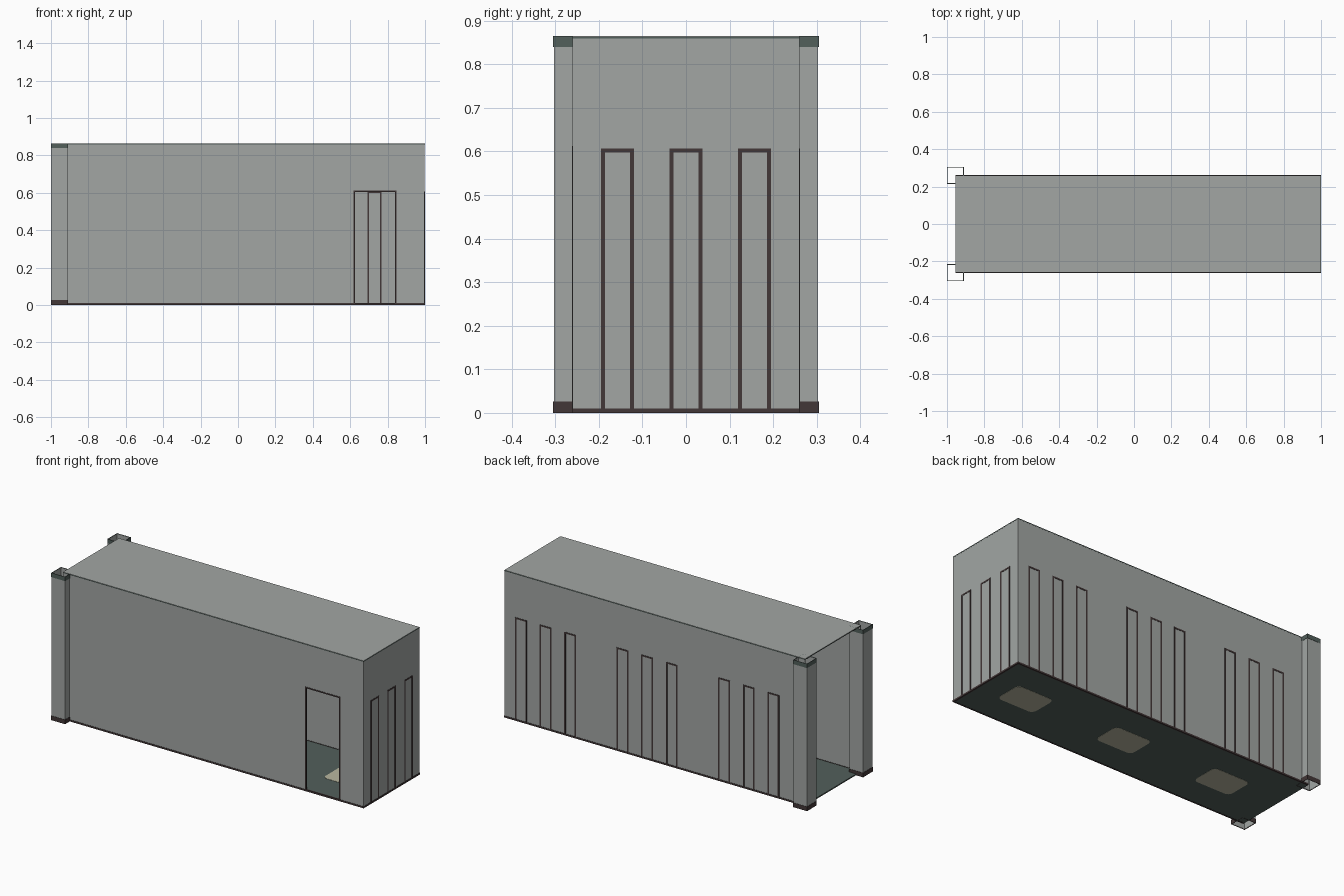
import bpy, bmesh

if "Cube" in bpy.data.objects:
    bpy.data.objects.remove(bpy.data.objects["Cube"])


def mat(name, rgb):
    m = bpy.data.materials.new(name)
    m.diffuse_color = (*rgb, 1)
    m.use_nodes = True
    m.node_tree.nodes["Principled BSDF"].inputs["Base Color"].default_value = m.diffuse_color
    return m


WALL = mat("wall grey", (0.36, 0.38, 0.37))
GREEN = mat("dark green grey", (0.085, 0.115, 0.105))
BROWN = mat("dark brown", (0.055, 0.038, 0.038))
BEIGE = mat("beige", (0.48, 0.47, 0.35))


def boxes(name, parts, material, bevel=0):
    """One object from boxes (x0, x1, y0, y1, z0, z1); bevel rounds vertical edges."""
    bm = bmesh.new()
    for x0, x1, y0, y1, z0, z1 in parts:
        vs = bmesh.ops.create_cube(bm, size=1)["verts"]
        for v in vs:
            v.co = (x0 if v.co.x < 0 else x1, y0 if v.co.y < 0 else y1,
                    z0 if v.co.z < 0 else z1)
    if bevel:
        edges = [e for e in bm.edges if abs(e.verts[0].co.z - e.verts[1].co.z) > 1e-4]
        bmesh.ops.bevel(bm, geom=edges, offset=bevel, segments=4, profile=0.5, affect='EDGES')
    me = bpy.data.meshes.new(name)
    bm.to_mesh(me)
    bm.free()
    me.materials.append(material)
    ob = bpy.data.objects.new(name, me)
    bpy.context.collection.objects.link(ob)
    return ob


X0, X1, Y, H, T = -0.955, 0.998, 0.26, 0.865, 0.005
BASE = 0.01                      # height of the brown skirting
D0, D1, DTOP = 0.62, 0.845, 0.61  # door opening

# Walls: back, right end, and front with a door opening; left end stays open
boxes("back_wall", [(X0, X1, Y - T, Y, BASE, H)], WALL)
boxes("right_wall", [(X1 - T, X1, -Y + T, Y - T, BASE, H)], WALL)
boxes("front_wall", [(X0, D0, -Y, -Y + T, BASE, H),
                     (D1, X1, -Y, -Y + T, BASE, H),
                     (D0, D1, -Y, -Y + T, DTOP, H)], WALL)

# Roof with a green ceiling whose edge shows just under the roof
boxes("roof", [(X0, X1, -Y, Y, H - 0.002, H)], WALL)
boxes("ceiling", [(X0, X1 + 0.0006, -Y - 0.0006, Y + 0.0006, 0.859, 0.863)], GREEN)

# Floor and brown skirting under the walls
boxes("floor", [(X0, X1 - T, -Y + T, Y - T, 0.001, 0.008)], GREEN)
S = 0.002
boxes("skirting", [(X0, 1.0, -Y - S, -Y + T + S, 0, BASE),
                   (X0, 1.0, Y - T - S, Y + S, 0, BASE),
                   (X1 - T - S, 1.0, -Y, Y, 0, BASE)], BROWN)

# Rounded plates in the floor
GROUPS = (0.73, 0.07, -0.59)
boxes("floor_plates", [(c - 0.12, c + 0.12, -0.085, 0.085, 0, 0.0095) for c in GROUPS],
      BEIGE, bevel=0.03)


def frame(a0, a1, top, w):
    """Two uprights and a head, as (a0, a1, z0, z1) in the wall plane."""
    return [(a0, a0 + w, BASE, top), (a1 - w, a1, BASE, top), (a0, a1, top - w, top)]


# Narrow panel frames, set through the back and right walls
P = 0.0015
back = [(a0, a1, Y - T - P, Y + P, z0, z1)
        for c in GROUPS for d in (-0.16, 0, 0.16)
        for a0, a1, z0, z1 in frame(c + d - 0.038, c + d + 0.038, 0.607, 0.009)]
right = [(X1 - T - P, X1 + P, a0, a1, z0, z1)
         for c in (-0.157, 0, 0.157)
         for a0, a1, z0, z1 in frame(c - 0.038, c + 0.038, 0.607, 0.009)]
boxes("back_panel_frames", back, BROWN)
boxes("right_panel_frames", right, BROWN)

# Door frame around the opening
boxes("door_frame", [(a0, a1, -Y - P, -Y + T + P, z0, z1)
                     for a0, a1, z0, z1 in frame(D0 - 0.003, D1 + 0.003, DTOP + 0.003, 0.008)], BROWN)


def tube(name, cy, r, z0, z1, material, t=0.002):
    """Hollow square tube round an open-end corner."""
    cx = X0
    boxes(name, [(cx - r, cx - r + t, cy - r, cy + r, z0, z1),
                 (cx + r - t, cx + r, cy - r, cy + r, z0, z1),
                 (cx - r + t, cx + r - t, cy - r, cy - r + t, z0, z1),
                 (cx - r + t, cx + r - t, cy + r - t, cy + r, z0, z1)], material)


# Hollow corner posts with a dark collar at each end
for side, cy in (("front", -Y), ("back", Y)):
    tube(side + "_post", cy, 0.0435, 0.002, H - 0.002, WALL)
    tube(side + "_post_foot", cy, 0.045, 0, 0.026, BROWN)
    tube(side + "_post_cap", cy, 0.045, 0.84, H, GREEN)
